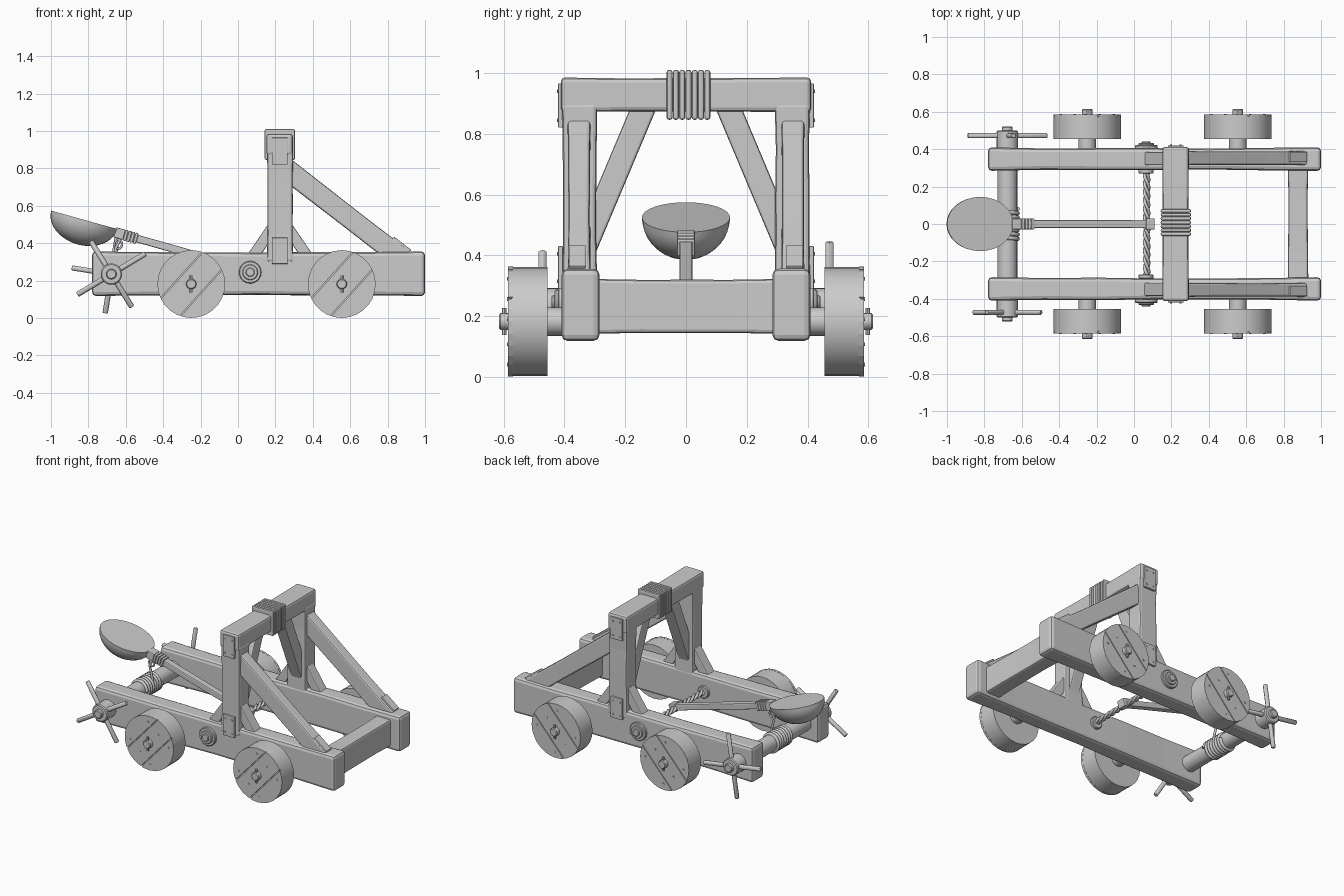
import bpy, bmesh, math, random
from mathutils import Vector, Matrix

if "Cube" in bpy.data.objects:
    bpy.data.objects.remove(bpy.data.objects["Cube"])

random.seed(4)
X, Y, Z = Vector((1, 0, 0)), Vector((0, 1, 0)), Vector((0, 0, 1))


def make(name, bm, smooth=False, bevel=0.0, seg=1):
    bmesh.ops.recalc_face_normals(bm, faces=bm.faces)
    me = bpy.data.meshes.new(name)
    bm.to_mesh(me)
    bm.free()
    ob = bpy.data.objects.new(name, me)
    bpy.context.collection.objects.link(ob)
    if bevel:
        m = ob.modifiers.new("bevel", "BEVEL")
        m.width, m.segments, m.limit_method = bevel, seg, "ANGLE"
    if smooth:
        bpy.ops.object.select_all(action="DESELECT")
        ob.select_set(True)
        bpy.context.view_layer.objects.active = ob
        bpy.ops.object.shade_smooth_by_angle(angle=math.radians(35))
    return ob


def frame(p0, p1, side):
    p0, p1 = Vector(p0), Vector(p1)
    d = (p1 - p0).normalized()
    s = (side - d * side.dot(d)).normalized()
    m = Matrix((s, d.cross(s), d)).transposed().to_4x4()
    m.translation = p0
    return m, (p1 - p0).length


def beam(name, p0, p1, w, h, side=Y, bevel=0.01, n=1, wob=0.0):
    """Squared timber from p0 to p1: w along side, h across; n hewn sections."""
    m, L = frame(p0, p1, side)
    bm = bmesh.new()
    rings = []
    for i in range(n + 1):
        k = 0 if i in (0, n) else wob
        a, b = w / 2 - random.uniform(0.3, 1) * k, h / 2 - random.uniform(0.3, 1) * k
        rings.append([bm.verts.new(m @ Vector((x * a, y * b, L * i / n)))
                      for x, y in ((-1, -1), (1, -1), (1, 1), (-1, 1))])
    for r, q in zip(rings, rings[1:]):
        for j in range(4):
            bm.faces.new((r[j], r[(j + 1) % 4], q[(j + 1) % 4], q[j]))
    bm.faces.new(rings[0])
    bm.faces.new(rings[-1])
    return make(name, bm, bevel=bevel, seg=2)


def rod(name, p0, p1, r, sides=20, bevel=0.0):
    p0, p1 = Vector(p0), Vector(p1)
    d = (p1 - p0).normalized()
    m, L = frame(p0, p1, X if abs(d.x) < 0.7 else Y)
    bm = bmesh.new()
    bmesh.ops.create_cone(bm, cap_ends=True, segments=sides, radius1=r, radius2=r, depth=L,
                          matrix=m @ Matrix.Translation((0, 0, L / 2)))
    return make(name, bm, smooth=True, bevel=bevel)


def rope(name, pts, r):
    cu = bpy.data.curves.new(name, "CURVE")
    cu.dimensions, cu.bevel_depth, cu.bevel_resolution = "3D", r, 2
    sp = cu.splines.new("POLY")
    sp.points.add(len(pts) - 1)
    for p, c in zip(sp.points, pts):
        p.co = (*c, 1)
    cu.use_fill_caps = True
    bpy.context.collection.objects.link(bpy.data.objects.new(name, cu))


def plank(name, cx, cz, y0, y1, lo, hi, rad, ang):
    """Slice of a wheel disc between two parallel seams."""
    m, L = frame((cx, y0, cz), (cx, y1, cz), X)
    bm = bmesh.new()
    bmesh.ops.create_cone(bm, cap_ends=True, segments=28, radius1=rad, radius2=rad, depth=L,
                          matrix=m @ Matrix.Translation((0, 0, L / 2)))
    nrm = Vector((-math.sin(ang), 0, math.cos(ang)))
    for off, sg in ((lo, -1), (hi, 1)):
        g = bm.verts[:] + bm.edges[:] + bm.faces[:]
        res = bmesh.ops.bisect_plane(bm, geom=g, plane_co=Vector((cx, 0, cz)) + nrm * off,
                                     plane_no=nrm * sg, clear_outer=True)
        cut = [e for e in res["geom_cut"] if isinstance(e, bmesh.types.BMEdge)]
        if cut:
            bmesh.ops.holes_fill(bm, edges=cut)
    make(name, bm)


def plate(name, s, x, z0, z1):
    """Iron strap with four nails on the outer face."""
    beam(name, (x, s * 0.413, z0), (x, s * 0.413, z1), 0.016, 0.085, Y, 0.003)
    for dx in (-0.025, 0.025):
        for z in (z0 + 0.025, z1 - 0.025):
            rod(name + "_nail", (x + dx, s * 0.418, z), (x + dx, s * 0.425, z), 0.006, 8)


for s in (-1, 1):
    # frame rails and uprights
    beam("side_rail", (-0.78, s * 0.347, 0.237), (1.0, s * 0.347, 0.237), 0.126, 0.238, Y, 0.02, 6, 0.008)
    beam("upright", (0.225, s * 0.35, 0.3), (0.225, s * 0.35, 0.9), 0.116, 0.14, Y, 0.012, 4, 0.004)
    plate("upper_strap", s, 0.223, 0.82, 0.965)
    plate("lower_strap", s, 0.223, 0.29, 0.43)
    # long brace, its foot strap, inner brace and small foot braces
    beam("long_brace", (0.24, s * 0.352, 0.811), (0.9, s * 0.352, 0.3), 0.075, 0.115, Y, 0.01, 3, 0.003)
    beam("brace_foot_strap", (0.83, s * 0.358, 0.426), (0.92, s * 0.358, 0.357), 0.055, 0.02, Y, 0.003)
    beam("inner_brace", (0.225, s * 0.35, 0.385), (0.225, s * 0.125, 0.92), 0.08, 0.08, X, 0.008)
    for t in (-1, 1):
        beam("foot_brace", (0.225 + t * 0.165, s * 0.35, 0.3), (0.225 + t * 0.04, s * 0.35, 0.484),
             0.07, 0.06, Y, 0.006)
    # wheels with planked faces, axle stubs and lynch pins
    for cx in (-0.25, 0.555):
        rod("axle", (cx, s * 0.39, 0.182), (cx, s * 0.47, 0.182), 0.047)
        rod("wheel", (cx, s * 0.455, 0.182), (cx, s * 0.575, 0.182), 0.18, 28)
        a = math.radians(48)
        for lo, hi in ((-0.3, -0.073), (-0.067, 0.067), (0.073, 0.3)):
            plank("wheel_plank", cx, 0.182, s * 0.57, s * 0.585, lo, hi, 0.181, a)
        for u in (-0.1, 0, 0.1):
            for v in (-0.1, 0.1):
                px = cx + v * math.cos(a) - u * math.sin(a)
                pz = 0.182 + v * math.sin(a) + u * math.cos(a)
                rod("wheel_nail", (px, s * 0.58, pz), (px, s * 0.589, pz), 0.006, 8)
        rod("axle_tip", (cx, s * 0.57, 0.182), (cx, s * 0.615, 0.182), 0.028, 16, 0.005)
        rod("axle_pin", (cx, s * 0.598, 0.137), (cx, s * 0.598, 0.227), 0.008, 8)
    # torsion rope washers
    for r, y in ((0.06, 0.422), (0.042, 0.432), (0.024, 0.442)):
        rod("torsion_washer", (0.065, s * 0.4, 0.245), (0.065, s * y, 0.245), r, 24, 0.004)
    rod("inner_washer", (0.065, s * 0.27, 0.245), (0.065, s * 0.292, 0.245), 0.04, 20, 0.004)
    # windlass hub and crossed handles
    rod("windlass_hub", (-0.677, s * 0.4, 0.235), (-0.677, s * 0.5, 0.235), 0.057, 24, 0.006)
    rod("windlass_cap", (-0.677, s * 0.49, 0.235), (-0.677, s * 0.522, 0.235), 0.028, 16, 0.005)
    for deg, half in (((31, 0.212), (122, 0.208)) if s < 0 else ((171, 0.215), (81, 0.212))):
        d = Vector((math.cos(math.radians(deg)), 0, math.sin(math.radians(deg)))) * half
        c = Vector((-0.677, s * 0.472, 0.235))
        rod("windlass_handle", c - d, c + d, 0.0145, 12, 0.004)

# cross timbers
beam("end_crossbeam", (0.877, -0.3, 0.232), (0.877, 0.3, 0.232), 0.11, 0.18, X, 0.012, 4, 0.004)
beam("top_crossbeam", (0.222, -0.412, 0.928), (0.222, 0.412, 0.928), 0.142, 0.114, X, 0.014, 4, 0.003)
# padded rope wrap on the top beam
for i in range(7):
    y = -0.064 + i * 0.0207
    beam("beam_rope", (0.224, y, 0.928), (0.224, y + 0.02, 0.928), 0.162, 0.164, X, 0.008)

# windlass roller with rope coil and hauling rope
rod("windlass_roller", (-0.677, -0.45, 0.235), (-0.677, 0.45, 0.235), 0.053, 24)
N = 160
rope("windlass_coil", [(-0.677 + 0.056 * math.cos(i / N * 14 * math.pi), -0.08 + 0.16 * i / N,
                        0.235 + 0.056 * math.sin(i / N * 14 * math.pi)) for i in range(N + 1)], 0.011)
rope("hauling_rope", [(-0.63, 0.0, 0.26), (-0.645, 0, 0.33), (-0.655, 0, 0.37), (-0.64, 0, 0.4), (-0.625, 0, 0.43)], 0.008)
rope("rope_loop", [(-0.64 + 0.02 * math.cos(t * math.pi / 6), 0.0, 0.395 + 0.025 * math.sin(t * math.pi / 6))
                   for t in range(13)], 0.006)

# twisted torsion rope
for k in range(3):
    ph = k * 2 * math.pi / 3
    rope("torsion_rope", [(0.068 + 0.011 * math.cos(ph + i * 0.35), -0.3 + i * 0.0075,
                           0.247 + 0.011 * math.sin(ph + i * 0.35)) for i in range(81)], 0.009)

# throwing arm with lashing
a0, a1 = Vector((0.105, 0, 0.243)), Vector((-0.67, 0, 0.462))
beam("throwing_arm", a0, a1, 0.046, 0.042, Y, 0.006, 4, 0.002)
beam("arm_neck", a0.lerp(a1, 0.92), a0.lerp(a1, 0.985), 0.058, 0.056, Y, 0.006)
for i in range(4):
    beam("arm_lashing", a0.lerp(a1, 0.83 + i * 0.023), a0.lerp(a1, 0.851 + i * 0.023), 0.06, 0.06, Y, 0.006)
beam("arm_butt_lashing", a0.lerp(a1, 0.0), a0.lerp(a1, 0.06), 0.06, 0.054, Y, 0.006)

# bowl: tilted half ellipsoid shell
bm = bmesh.new()
bmesh.ops.create_uvsphere(bm, u_segments=32, v_segments=20, radius=1)
bmesh.ops.delete(bm, geom=[v for v in bm.verts if v.co.z > 0.01], context="VERTS")
inner = bmesh.ops.duplicate(bm, geom=bm.faces[:])["geom"]
iv = [v for v in inner if isinstance(v, bmesh.types.BMVert)]
bmesh.ops.scale(bm, vec=(0.92, 0.91, 0.92), verts=iv)
bmesh.ops.bridge_loops(bm, edges=[e for e in bm.edges if e.is_boundary])
bmesh.ops.transform(bm, verts=bm.verts, matrix=Matrix.Translation((-0.822, 0, 0.525))
                    @ Matrix.Rotation(math.radians(15.6), 4, "Y") @ Matrix.Diagonal((0.184, 0.145, 0.136, 1)))
make("bowl", bm, smooth=True)
